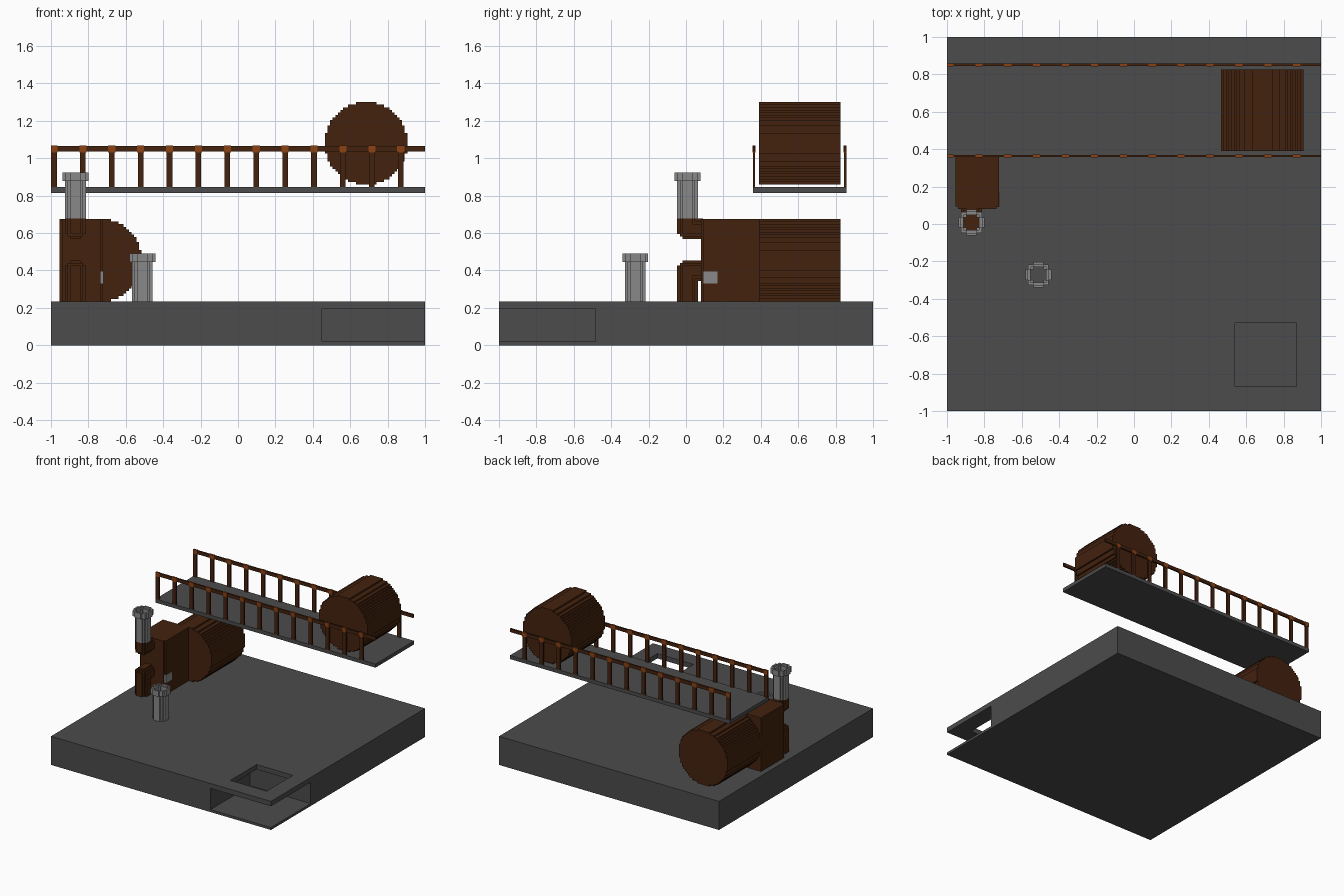
import bpy
import bmesh

cube = bpy.data.objects.get("Cube")
if cube:
    bpy.data.objects.remove(cube, do_unlink=True)

V = 0.01375  # block size of the stepped round parts


def material(name, rgb):
    m = bpy.data.materials.new(name)
    m.use_nodes = True
    col = (*rgb, 1.0)
    m.diffuse_color = col
    bsdf = next(n for n in m.node_tree.nodes if n.type == 'BSDF_PRINCIPLED')
    bsdf.inputs["Base Color"].default_value = col
    bsdf.inputs["Roughness"].default_value = 0.9
    return m


DARK = material("dark grey", (0.072, 0.072, 0.072))
BROWN = material("rust brown", (0.056, 0.016, 0.0045))
ORANGE = material("rust orange", (0.26, 0.052, 0.006))
GREY = material("pipe grey", (0.25, 0.25, 0.25))


def blocks(name, mat, xs, ys, zs, solid, tidy=False):
    """Skin the solid cells of a grid; solid(x, y, z) tests cell centres."""
    axes = (xs, ys, zs)
    size = [len(a) - 1 for a in axes]
    mids = [[(a[i] + a[i + 1]) / 2 for i in range(len(a) - 1)] for a in axes]
    filled = {(i, j, k)
              for i in range(size[0]) for j in range(size[1]) for k in range(size[2])
              if solid(mids[0][i], mids[1][j], mids[2][k])}
    bm = bmesh.new()
    verts = {}

    def vert(c):
        if c not in verts:
            verts[c] = bm.verts.new([axes[n][c[n]] for n in range(3)])
        return verts[c]

    for cell in sorted(filled):
        for a in range(3):
            b, c = (a + 1) % 3, (a + 2) % 3
            for side in (0, 1):
                near = list(cell)
                near[a] += 1 if side else -1
                if tuple(near) in filled:
                    continue
                loop = []
                for db, dc in ((0, 0), (1, 0), (1, 1), (0, 1)):
                    p = list(cell)
                    p[a] += side
                    p[b] += db
                    p[c] += dc
                    loop.append(vert(tuple(p)))
                bm.faces.new(loop if side else loop[::-1])
    if tidy:
        bmesh.ops.dissolve_limit(bm, angle_limit=0.01, verts=bm.verts[:], edges=bm.edges[:])
    me = bpy.data.meshes.new(name)
    bm.to_mesh(me)
    bm.free()
    me.materials.append(mat)
    ob = bpy.data.objects.new(name, me)
    bpy.context.scene.collection.objects.link(ob)
    return ob


def box(name, mat, x0, x1, y0, y1, z0, z1):
    return blocks(name, mat, (x0, x1), (y0, y1), (z0, z1), lambda x, y, z: True)


def steps(centre, lo, hi):
    return [centre + i * V for i in range(lo, hi + 1)]


def disc(a, b, n):
    """True inside a circle n blocks across."""
    return a * a + b * b <= (n * V / 2) ** 2


# Base slab with an open corner recess and a hatch above it
def base_solid(x, y, z):
    recess = x > 0.45 and y < -0.485 and 0.02 < z < 0.195
    hatch = 0.54 < x < 0.87 and -0.87 < y < -0.53 and z > 0.195
    return not (recess or hatch)


blocks("base", DARK, (-1, 0.45, 0.54, 0.87, 1), (-1, -0.87, -0.53, -0.485, 1),
       (0, 0.02, 0.195, 0.235), base_solid)

# Raised walkway with two railings
box("walkway_deck", DARK, -1, 1, 0.357, 0.857, 0.815, 0.845)
for side, y0 in (("front", 0.357), ("back", 0.844)):
    y1 = y0 + 0.013
    box(side + "_rail", BROWN, -1, 1, y0, y1, 1.037, 1.065)
    for i in range(13):
        x = -0.984 + i * 0.1545
        box(f"{side}_post_{i + 1}", BROWN, x - 0.015, x + 0.015, y0, y1, 0.845, 1.037)
        box(f"{side}_joint_{i + 1}", ORANGE, max(-1, x - 0.019), x + 0.019,
            y0 - 0.001, y1 + 0.001, 1.032, 1.067)

# Two stepped drums lying along y
for name, cx, cz in (("upper_drum", 0.685, 1.08), ("lower_drum", -0.735, 0.455)):
    blocks(name, BROWN, steps(cx, -16, 16), (0.39, 0.825), steps(cz, -16, 16),
           lambda x, y, z, cx=cx, cz=cz: disc(x - cx, z - cz, 32), tidy=True)

# Pump housing with notched front corners and a side plug
blocks("pump_housing", BROWN, (-0.955, -0.941, -0.735, -0.721), (0.08, 0.094, 0.39),
       (0.235, 0.675), lambda x, y, z: y > 0.094 or -0.941 < x < -0.735)
box("side_plug", GREY, -0.738, -0.718, 0.09, 0.168, 0.33, 0.395)

# Pipe elbows turning into the housing
PX, PY = -0.869, 0.008
for name, cz, turn, lo, hi in (("upper_elbow", 0.622, 1, -4, 4),
                               ("lower_elbow", 0.399, -1, -12, 4)):
    def elbow(x, y, z, cz=cz, turn=turn):
        dx, dy, dz = x - PX, y - PY, (z - cz) * turn
        if dy + dz < -5.5 * V:
            return False
        return disc(dx, dy, 8) if dz >= dy else disc(dx, dz, 8)
    blocks(name, BROWN, steps(PX, -4, 4), steps(PY, -4, 6), steps(cz, lo, hi), elbow)

# Hollow upright pipes with flanged mouths
for name, cx, cy, z0, z1 in (("tall_pipe", PX, PY, 0.676, 0.925),
                             ("short_pipe", -0.511, -0.272, 0.235, 0.49)):
    def ring(outer, inner, cx=cx, cy=cy):
        return lambda x, y, z: disc(x - cx, y - cy, outer) and not disc(x - cx, y - cy, inner)
    xs, ys = steps(cx, -5, 5), steps(cy, -5, 5)
    blocks(name, GREY, xs, ys, (z0, z1 - V), ring(8, 6))
    blocks(name + "_flange", GREY, xs, ys, (z1 - 0.046, z1), ring(10, 8))
